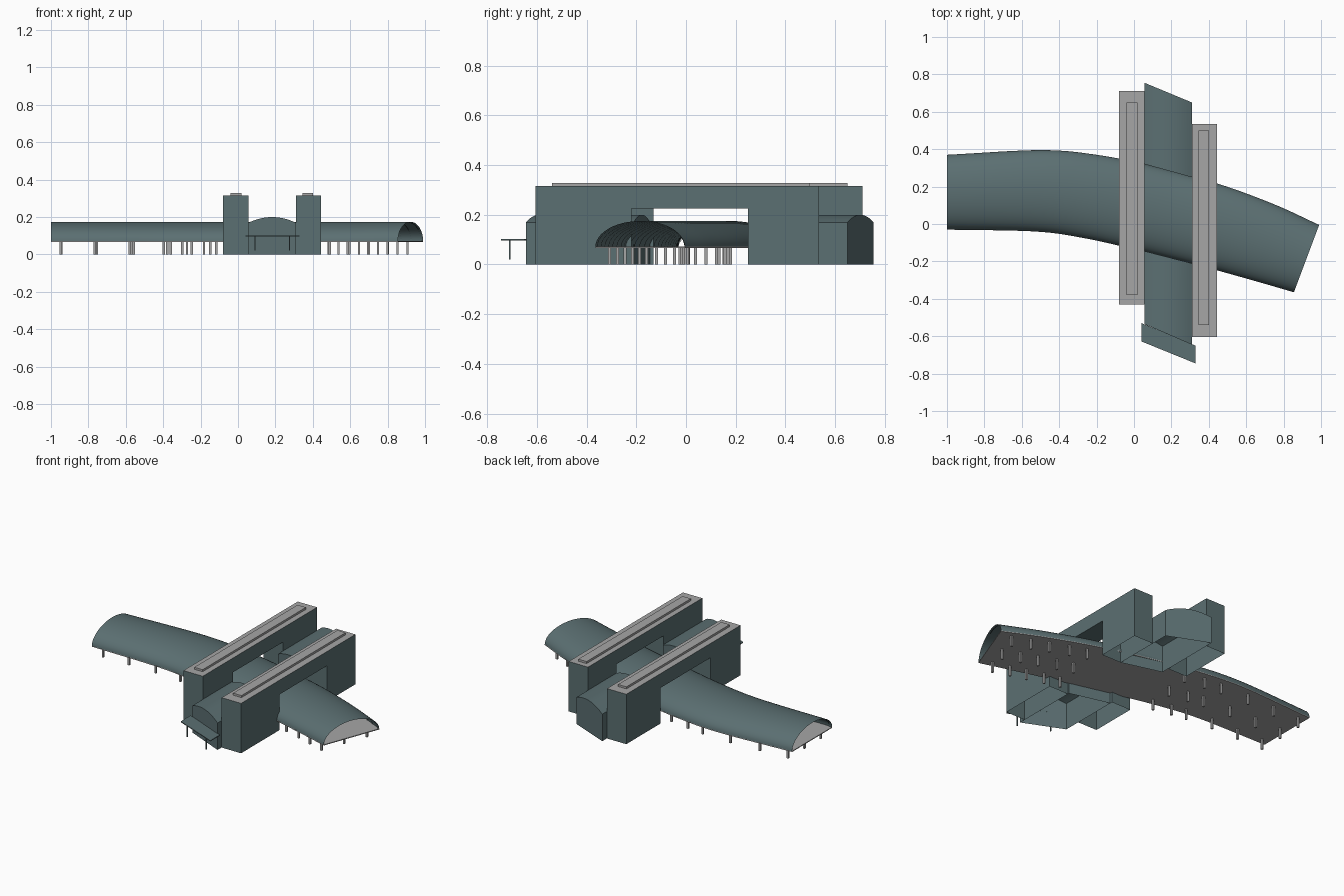
import bpy, bmesh, math
from mathutils import Vector

old = bpy.data.objects.get("Cube")
if old:
    bpy.data.objects.remove(old, do_unlink=True)


def material(name, rgb):
    m = bpy.data.materials.new(name)
    m.use_nodes = True
    m.diffuse_color = (*rgb, 1)
    m.node_tree.nodes["Principled BSDF"].inputs["Base Color"].default_value = (*rgb, 1)
    return m


TEAL = material("blue grey glass", (0.105, 0.16, 0.168))
GREY = material("light grey", (0.38, 0.38, 0.38))


def finish(name, bm, mats, smooth=False, recalc=True):
    if recalc:
        bmesh.ops.recalc_face_normals(bm, faces=bm.faces)
    me = bpy.data.meshes.new(name)
    bm.to_mesh(me)
    bm.free()
    for m in mats:
        me.materials.append(m)
    ob = bpy.data.objects.new(name, me)
    bpy.context.collection.objects.link(ob)
    if smooth:
        for p in me.polygons:
            p.use_smooth = True
    return ob


def add_box(bm, lo, hi):
    lo, hi = Vector(lo), Vector(hi)
    vs = bmesh.ops.create_cube(bm, size=1)["verts"]
    for v in vs:
        v.co = (lo + hi) / 2 + v.co * (hi - lo)


def loft(bm, rows):
    """Skin a grid of quads over rows of points."""
    grid = [[bm.verts.new(p) for p in row] for row in rows]
    for a, b in zip(grid, grid[1:]):
        for i in range(len(a) - 1):
            bm.faces.new((a[i], b[i], b[i + 1], a[i + 1]))
    return grid


# Paired points on the two long edges of the curved train hall
BACK = [(-1, .37), (-.5, .395), (-.2, .37), (.1, .31), (.45, .215), (.75, .105), (.99, -.005)]
FRONT = [(-1, -.03), (-.53, -.04), (-.27, -.075), (0, -.135), (.34, -.22), (.62, -.297), (.855, -.365)]
FLOOR_Z, HALL_H = .07, .105


def along(points, t):
    """Smooth curve through the points, t from 0 to 1."""
    pts = [Vector(p) for p in points]
    pts = [2 * pts[0] - pts[1]] + pts + [2 * pts[-1] - pts[-2]]
    s = t * (len(points) - 1)
    i = min(int(s), len(points) - 2)
    u = s - i
    a, b, c, d = pts[i:i + 4]
    return .5 * (2 * b + (c - a) * u + (2 * a - 5 * b + 4 * c - d) * u * u
                 + (3 * b - a - 3 * c + d) * u ** 3)


def across(t, f, z):
    p = along(FRONT, t).lerp(along(BACK, t), f)
    return (p.x, p.y, z)


def arch(t, inset=0, steps=24):
    angles = [math.pi * i / steps for i in range(steps + 1)]
    return [across(t, .5 - (.5 - inset) * math.cos(a),
                   FLOOR_Z + (HALL_H - inset * .4) * math.sin(a)) for a in angles]


# Curved hall: barrel roof with open ends
bm = bmesh.new()
loft(bm, [arch(i / 48) for i in range(49)])
bm.normal_update()
if sum(f.normal.z for f in bm.faces) < 0:
    bmesh.ops.reverse_faces(bm, faces=bm.faces)
finish("hall_roof", bm, [TEAL], smooth=True, recalc=False)

# Thin arched ribs just under the roof
bm = bmesh.new()
for k in range(27):
    t = .005 + k * .988 / 26
    loft(bm, [arch(t + d, .012) for d in (-.002, .002)])
finish("hall_ribs", bm, [TEAL], recalc=False)

# Platform deck
bm = bmesh.new()
grid = []
for z in (FLOOR_Z - .003, FLOOR_Z + .002):
    grid.append(loft(bm, [[across(i / 48, f, z) for f in (0, 1)] for i in range(49)]))
low, high = grid
rim = [[r[0] for r in g] + [r[1] for r in reversed(g)] for g in (low, high)]
for i in range(len(rim[0])):
    bm.faces.new((rim[0][i - 1], rim[0][i], rim[1][i], rim[1][i - 1]))
finish("platform_deck", bm, [GREY])

# Deck columns, three across in each row
bm = bmesh.new()
west = [.018, .063 + .015, .145, .24, .31, .385]
east = [.69, .745, .81, .875, .95]
for t in west + east:
    for f in (.1, .5, .9):
        x, y, _ = across(t, f, 0)
        add_box(bm, (x - .006, y - .006, 0), (x + .006, y + .006, FLOOR_Z - .002))
finish("deck_columns", bm, [GREY])


# Bridge blocks: portal profile swept across the thickness, open underneath
def bridge_block(name, x0, x1, y0, y1, gap0, gap1, top=.315, soffit=.225):
    bm = bmesh.new()
    outline = [(y0, 0), (gap0, 0), (gap0, soffit), (gap1, soffit),
               (gap1, 0), (y1, 0), (y1, top), (y0, top)]
    face = bm.faces.new([bm.verts.new((x0, y, z)) for y, z in outline])
    ext = bmesh.ops.extrude_face_region(bm, geom=[face])["geom"]
    for v in ext:
        if isinstance(v, bmesh.types.BMVert):
            v.co.x = x1
    bmesh.ops.recalc_face_normals(bm, faces=bm.faces)
    for f in bm.faces:
        if f.normal.z > .9 and f.calc_center_median().z > .3:
            f.material_index = 1
    feet = [f for f in bm.faces if f.calc_center_median().z < .001]
    bmesh.ops.delete(bm, geom=feet, context='FACES')
    finish(name, bm, [TEAL, GREY], recalc=False)


bridge_block("right_bridge_block", -.08, .055, -.43, .71, -.13, .37)
bridge_block("left_bridge_block", .31, .445, -.605, .535, -.22, .25)

# Raised strips on the block roofs
for name, x, y0, y1 in (("right_roof_strip", -.01, -.38, .65), ("left_roof_strip", .373, -.54, .5)):
    bm = bmesh.new()
    add_box(bm, (x - .029, y0, .315), (x + .029, y1, .328))
    finish(name, bm, [GREY])

# Entrance halls between the blocks, with slanted ends and a shallow arched roof
X0, X1 = .056, .309


def entrance_hall(name, front, back, eave=.17, rise=.03, steps=16):
    bm = bmesh.new()
    section = [(0, 0)] + [(i / steps, eave + rise * (1 - (2 * i / steps - 1) ** 2))
                          for i in range(steps + 1)] + [(1, 0)]
    rows = [[(X0 + (X1 - X0) * u, a + (b - a) * u, z) for u, z in section]
            for a, b in (front, back)]
    for row in loft(bm, rows):
        bm.faces.new(row)
    ob = finish(name, bm, [TEAL])
    bpy.context.view_layer.objects.active = ob
    ob.select_set(True)
    bpy.ops.object.shade_smooth_by_angle(angle=math.radians(20))
    ob.select_set(False)


entrance_hall("front_entrance_hall", (-.535, -.645), (-.145, -.21))
entrance_hall("back_entrance_hall", (.32, .25), (.755, .65))

# Front canopy and its posts
bm = bmesh.new()
plan = [(.04, -.53), (.328, -.65), (.328, -.745), (.04, -.628)]
face = bm.faces.new([bm.verts.new((x, y, .097)) for x, y in plan])
for v in bmesh.ops.extrude_face_region(bm, geom=[face])["geom"]:
    if isinstance(v, bmesh.types.BMVert):
        v.co.z = .102
finish("front_canopy", bm, [TEAL])
bm = bmesh.new()
for x, y in ((.09, -.635), (.275, -.71)):
    add_box(bm, (x - .003, y - .003, .02), (x + .003, y + .003, .098))
finish("canopy_posts", bm, [TEAL])
